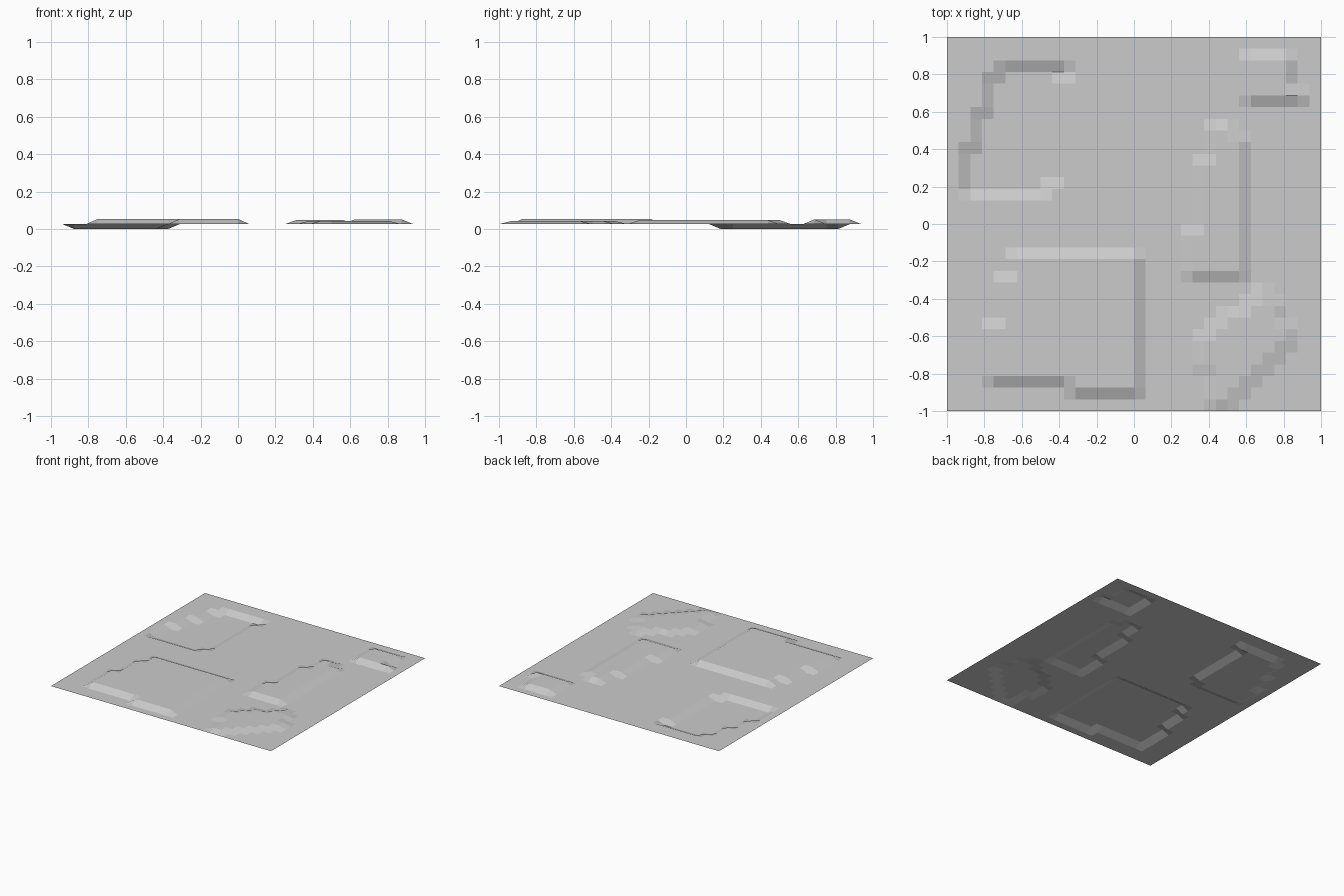
import bpy
import bmesh

# Remove the default cube
default_cube = bpy.data.objects.get("Cube")
if default_cube:
    bpy.data.objects.remove(default_cube, do_unlink=True)

CELLS = 32          # grid cells along each side
BASE = 0.026        # height of the open ground


def make_material(name, color):
    material = bpy.data.materials.new(name)
    material.use_nodes = True
    material.diffuse_color = color
    shader = next(n for n in material.node_tree.nodes if n.type == 'BSDF_PRINCIPLED')
    shader.inputs["Base Color"].default_value = color
    return material


# Each region: level, then bands of (first row, last row, first column, last column)
hollow = (0.0, [
    (19, 19, 2, 8), (20, 22, 2, 9), (23, 25, 3, 9), (26, 28, 4, 9), (29, 29, 5, 10),
])
large_plateau = (0.054, [
    (2, 2, 11, 16), (3, 7, 4, 16), (8, 11, 5, 16), (12, 13, 6, 16),
])
long_plateau = (0.048, [
    (12, 15, 21, 25), (16, 21, 22, 25), (22, 23, 23, 25), (24, 24, 23, 24),
])
corner_plateau = (0.052, [
    (27, 27, 26, 30), (28, 30, 26, 29),
])
diagonal_mound = (0.042, [
    (1, 1, 23, 24), (2, 2, 23, 25), (3, 3, 23, 26), (4, 4, 22, 27), (5, 5, 22, 28),
    (6, 6, 22, 29), (7, 7, 23, 29), (8, 8, 24, 28), (9, 9, 26, 28), (10, 10, 27, 27),
])
regions = [hollow, large_plateau, long_plateau, corner_plateau, diagonal_mound]


def ground_level(column, row):
    for level, bands in regions:
        for row_a, row_b, col_a, col_b in bands:
            if row_a <= row <= row_b and col_a <= column <= col_b:
                return level
    return BASE


# Terrain sheet: a flat grid whose points are lifted or sunk by region
bm = bmesh.new()
bmesh.ops.create_grid(bm, x_segments=CELLS, y_segments=CELLS, size=1.0)
for vert in bm.verts:
    column = round((vert.co.x + 1) * CELLS / 2)
    row = round((vert.co.y + 1) * CELLS / 2)
    vert.co.z = ground_level(column, row)
bm.normal_update()

mesh = bpy.data.meshes.new("terrain_sheet")
bm.to_mesh(mesh)
bm.free()
mesh.materials.append(make_material("plain grey", (0.6, 0.6, 0.6, 1.0)))
terrain = bpy.data.objects.new("terrain_sheet", mesh)
bpy.context.collection.objects.link(terrain)
